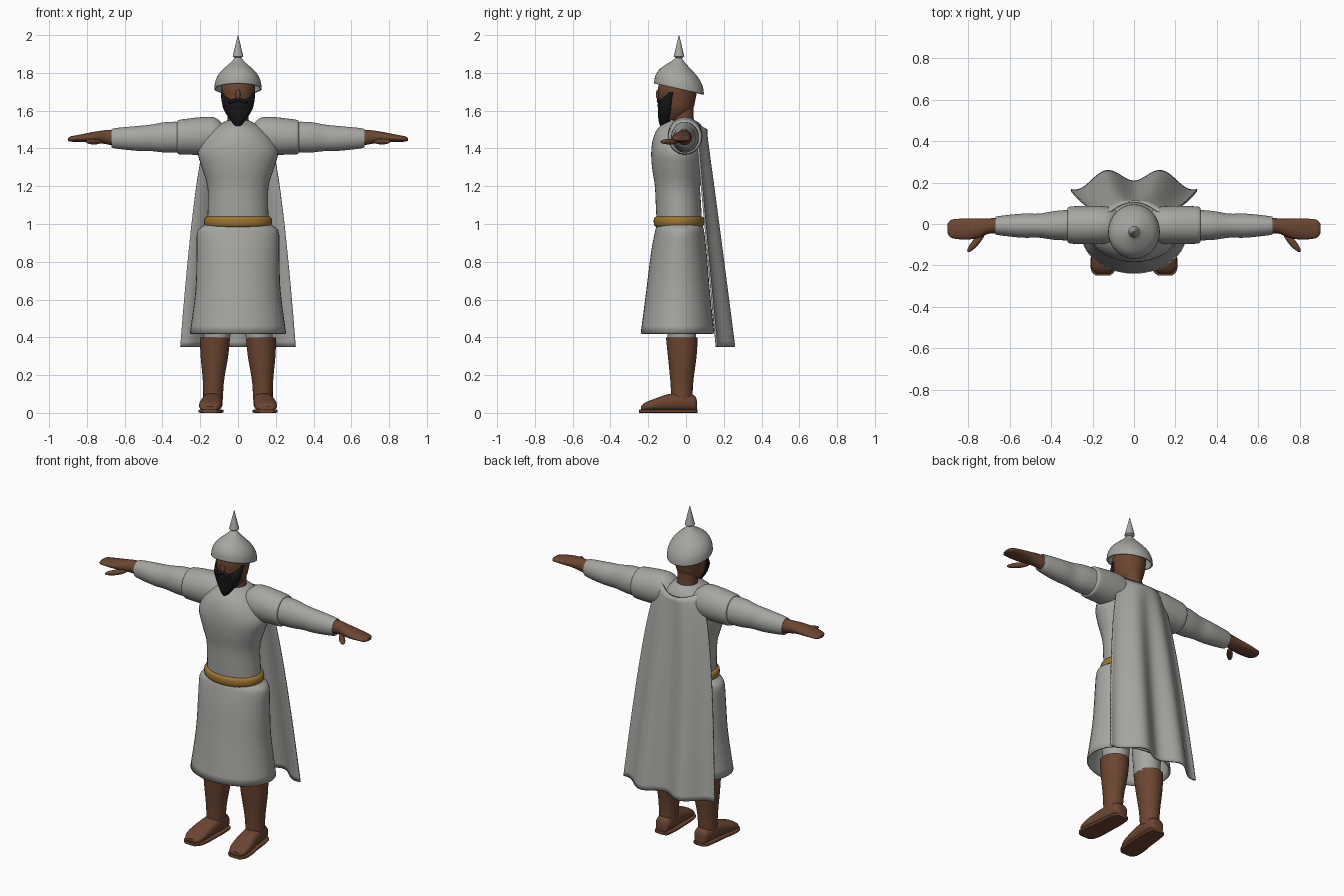
import bpy, bmesh
from math import sin, cos, pi, radians, copysign
from mathutils import Matrix, Vector

cube = bpy.data.objects.get("Cube")
if cube:
    bpy.data.objects.remove(cube, do_unlink=True)


def material(name, rgb, rough=0.7):
    m = bpy.data.materials.new(name)
    m.use_nodes = True
    m.diffuse_color = (*rgb, 1)
    bsdf = next(n for n in m.node_tree.nodes if n.type == 'BSDF_PRINCIPLED')
    bsdf.inputs["Base Color"].default_value = (*rgb, 1)
    bsdf.inputs["Roughness"].default_value = rough
    return m


GREY = material("pale grey cloth", (0.38, 0.38, 0.36))
BROWN = material("warm brown", (0.15, 0.06, 0.03))
GOLD = material("belt gold", (0.34, 0.18, 0.03))
BLACK = material("beard black", (0.008, 0.008, 0.009))


def finish(name, bm, mat, mirror=False, thick=0, angle=40):
    bmesh.ops.recalc_face_normals(bm, faces=bm.faces)
    me = bpy.data.meshes.new(name)
    bm.to_mesh(me)
    bm.free()
    me.materials.append(mat)
    ob = bpy.data.objects.new(name, me)
    bpy.context.collection.objects.link(ob)
    for other in bpy.context.selected_objects:
        other.select_set(False)
    ob.select_set(True)
    bpy.context.view_layer.objects.active = ob
    bpy.ops.object.shade_smooth_by_angle(angle=radians(angle))
    if thick:
        mod = ob.modifiers.new("thickness", 'SOLIDIFY')
        mod.thickness = thick
    if mirror:
        ob.modifiers.new("other side", 'MIRROR')
    return ob


def smooth_rings(rings, steps):
    """Catmull-Rom interpolation between cross-sections."""
    out = []
    for i in range(len(rings) - 1):
        a, b, c, d = (rings[max(0, min(len(rings) - 1, i + k))] for k in (-1, 0, 1, 2))
        for s in range(steps):
            t = s / steps
            out.append([q + 0.5 * t * (r - p + t * (2*p - 5*q + 4*r - s4 + t * (3*(q - r) + s4 - p)))
                        for p, q, r, s4 in zip(a, b, c, d)])
    return out + [list(rings[-1])]


def loft(name, rings, mat, axis='Z', n=40, steps=4, power=1, caps=(True, True), shear=0, **kw):
    """Rings are (position, radius 1, radius 2, centre 1, centre 2) along an axis."""
    bm = bmesh.new()
    loops = []
    for p, r1, r2, c1, c2 in smooth_rings(rings, steps):
        loop = []
        for k in range(n):
            u, v = cos(2 * pi * k / n), sin(2 * pi * k / n)
            a = c1 + max(r1, 0.001) * copysign(abs(u) ** power, u)
            b = c2 + max(r2, 0.001) * copysign(abs(v) ** power, v)
            co = {'X': (p, a, b), 'Y': (a, p, b), 'Z': (a, b, p - shear * (b - c2))}[axis]
            loop.append(bm.verts.new(co))
        loops.append(loop)
    for a, b in zip(loops, loops[1:]):
        for k in range(n):
            bm.faces.new((a[k], a[(k + 1) % n], b[(k + 1) % n], b[k]))
    for loop, cap in zip((loops[0], loops[-1]), caps):
        if cap:
            bm.faces.new(loop)
    return finish(name, bm, mat, **kw)


def upright(name, rows, mat, x=0, **kw):
    """Vertical loft from rows of (z, radius x, radius y, centre y)."""
    return loft(name, [(z, rx, ry, x, cy) for z, rx, ry, cy in rows], mat, **kw)


def ellipsoid(name, centre, size, mat, spin=0, axis='Z', **kw):
    bm = bmesh.new()
    m = Matrix.Translation(Vector(centre)) @ Matrix.Rotation(radians(spin), 4, axis)
    bmesh.ops.create_uvsphere(bm, u_segments=20, v_segments=12, radius=1,
                              matrix=m @ Matrix.Diagonal((*size, 1)))
    return finish(name, bm, mat, **kw)


# Head, neck and face
upright("head", [(1.55, .035, .045, -.07), (1.60, .07, .085, -.053), (1.66, .085, .097, -.047),
                 (1.72, .09, .103, -.045), (1.77, .075, .085, -.04), (1.80, .03, .03, -.04)], BROWN)
upright("neck", [(1.48, .066, .066, -.012), (1.56, .056, .056, -.015),
                 (1.64, .056, .056, -.015)], BROWN)
ellipsoid("nose", (0, -.146, 1.685), (.013, .014, .028), BROWN)
upright("beard", [(1.505, .003, .003, -.13), (1.55, .04, .033, -.113), (1.60, .073, .047, -.1),
                  (1.645, .086, .05, -.097), (1.70, .092, .028, -.075)], BLACK)
ellipsoid("moustache", (.024, -.143, 1.652), (.03, .012, .01), BLACK, spin=18, axis='Y', mirror=True)

# Tilted helmet with a separate spike
upright("helmet", [(1.715, .125, .132, -.037), (1.755, .12, .126, -.037), (1.795, .1, .104, -.037),
                   (1.83, .066, .068, -.037), (1.857, .036, .036, -.037), (1.885, .012, .012, -.037)],
        GREY, shear=.22, caps=(False, True), thick=.008)
upright("helmet_spike", [(1.875, .012, .012, -.037), (1.888, .028, .028, -.037),
                         (2.0, .001, .001, -.037)], GREY, steps=1, n=24)

# Tunic, belt and skirt
upright("tunic", [(.98, .165, .118, -.035), (1.08, .16, .12, -.039), (1.2, .162, .12, -.045),
                  (1.3, .192, .134, -.046), (1.38, .212, .143, -.041), (1.45, .182, .139, -.036),
                  (1.505, .13, .12, -.03), (1.535, .085, .09, -.02), (1.547, .06, .064, -.014)], GREY)
upright("belt", [(.983, .163, .117, -.037), (.99, .174, .129, -.037), (1.01, .18, .134, -.037),
                 (1.032, .176, .131, -.037), (1.041, .163, .117, -.037)], GOLD)
upright("skirt", [(1.0, .165, .115, -.035), (.987, .19, .123, -.034), (.955, .217, .131, -.034),
                  (.85, .219, .147, -.038), (.65, .225, .168, -.042), (.42, .255, .195, -.045)],
        GREY, caps=(True, False), thick=.01)

# Legs and shoes
upright("trouser_leg", [(.95, .09, .09, -.03), (.6, .083, .085, -.025), (.39, .07, .074, -.022)],
        GREY, x=.112, mirror=True)
loft("boot_shaft", [(.4, .08, .084, .122, -.022), (.3, .073, .076, .125, -.02),
                    (.17, .056, .061, .13, -.022), (.07, .052, .056, .132, -.022)],
     BROWN, mirror=True)
FOOT = [(.058, .022, .13), (.045, .042, .13), (-.02, .052, .133), (-.09, .055, .138),
        (-.16, .06, .145), (-.215, .054, .149), (-.238, .032, .15)]
TOPS = (.06, .092, .106, .1, .077, .055, .035)
loft("shoe", [(y, r, (top - .01) / 2, x, (top + .01) / 2) for (y, r, x), top in zip(FOOT, TOPS)],
     BROWN, axis='Y', power=.8, mirror=True)
loft("shoe_sole", [(y * 1.04, r + .004, .009, x, .009) for y, r, x in FOOT],
     BROWN, axis='Y', power=.35, mirror=True)

# Arms stretched sideways
loft("shoulder_sleeve", [(.085, .075, .07, -.005, 1.465), (.125, .088, .096, -.005, 1.468),
                         (.19, .092, .1, -.005, 1.466), (.28, .091, .094, -.005, 1.462),
                         (.315, .087, .09, -.005, 1.46), (.322, .076, .08, -.005, 1.46)],
     GREY, axis='X', mirror=True)
loft("long_sleeve", [(.3, .074, .081, -.005, 1.46), (.38, .07, .081, -.007, 1.459),
                     (.46, .058, .07, -.008, 1.456), (.54, .058, .065, -.008, 1.453),
                     (.66, .045, .052, -.008, 1.454), (.664, .038, .04, -.008, 1.454)],
     GREY, axis='X', mirror=True)
loft("hand", [(.65, .04, .042, -.008, 1.455), (.70, .037, .037, -.01, 1.46),
              (.75, .046, .03, -.02, 1.46), (.80, .051, .024, -.024, 1.457),
              (.85, .049, .018, -.024, 1.453), (.885, .042, .014, -.023, 1.45),
              (.9, .022, .007, -.022, 1.448)], BROWN, axis='X', n=28, mirror=True)
ellipsoid("thumb", (.762, -.086, 1.436), (.064, .017, .015), BROWN, spin=-50, mirror=True)

# Cape that widens and gains folds towards the hem
bm = bmesh.new()
COLS, ROWS = 60, 40
grid = []
for j in range(ROWS + 1):
    t = j / ROWS
    width = .12 + .185 * t ** .48
    row = []
    for i in range(COLS + 1):
        u = 2 * i / COLS - 1
        y = .108 + .127 * t - .053 * u * u - .03 * t ** .7 * cos(7.22 * u)
        z = 1.5 + .03 * u * u * (1 - t) - 1.15 * t
        row.append(bm.verts.new((width * u, y, z)))
    grid.append(row)
for a, b in zip(grid, grid[1:]):
    for i in range(COLS):
        bm.faces.new((a[i], a[i + 1], b[i + 1], b[i]))
cape = finish("cape", bm, GREY, thick=.01, angle=60)
cape.modifiers["thickness"].offset = 0
